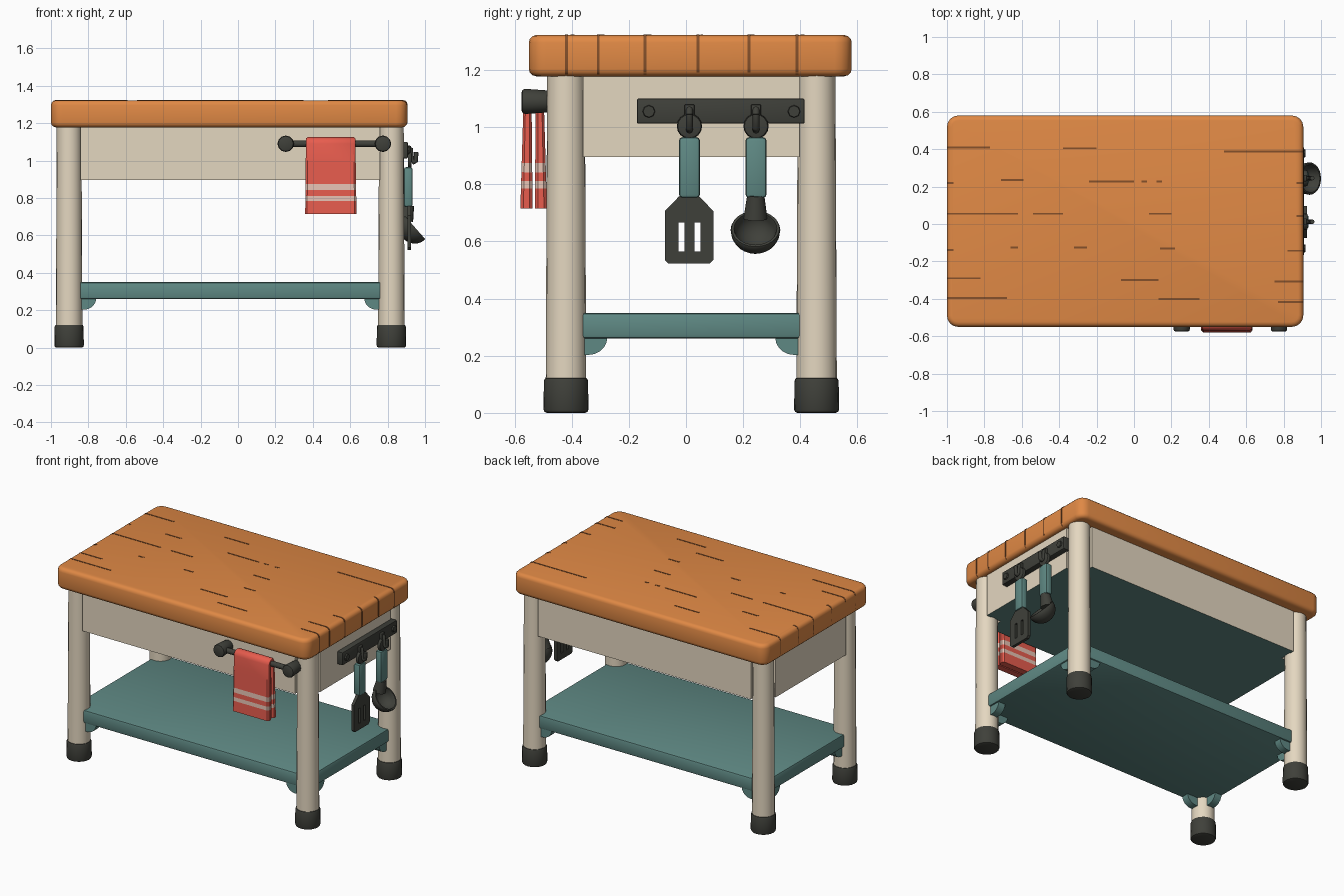
import bpy, bmesh, math
from mathutils import Vector, Matrix

if "Cube" in bpy.data.objects:
    bpy.data.objects.remove(bpy.data.objects["Cube"])


def material(name, hexcode):
    m = bpy.data.materials.new(name)
    rgb = [int(hexcode[i:i + 2], 16) / 255 for i in (0, 2, 4)]
    m.diffuse_color = [c / 12.92 if c < 0.04 else ((c + 0.055) / 1.055) ** 2.4 for c in rgb] + [1]
    m.use_nodes = True
    m.node_tree.nodes["Principled BSDF"].inputs["Base Color"].default_value = m.diffuse_color
    return m


ORANGE = material("orange_wood", "E08945")
SEAM = material("brown_seam", "85502A")
CREAM = material("cream_paint", "E4D7C0")
TEAL = material("teal_paint", "5F8984")
DARK = material("charcoal_metal", "3F403A")
RED = material("red_cloth", "EE5F50")
STRIPE = material("pale_stripe", "EEC9B9")


def finish(name, bm, *mats):
    bmesh.ops.recalc_face_normals(bm, faces=bm.faces[:])
    me = bpy.data.meshes.new(name)
    bm.to_mesh(me)
    bm.free()
    for m in mats:
        me.materials.append(m)
    ob = bpy.data.objects.new(name, me)
    bpy.context.collection.objects.link(ob)
    return ob


def bevel(bm, edges, r, seg):
    bmesh.ops.bevel(bm, geom=list(edges), offset=r, segments=seg, profile=0.5, affect='EDGES')


def box_bm(lo, hi, r=0, seg=2):
    lo, hi = Vector(lo), Vector(hi)
    bm = bmesh.new()
    bmesh.ops.create_cube(bm, size=1, matrix=Matrix.Translation((lo + hi) / 2) @ Matrix.Diagonal((*(hi - lo), 1)))
    if r:
        bevel(bm, bm.edges, r, seg)
    return bm


def box(name, lo, hi, mat, r=0, seg=2):
    return finish(name, box_bm(lo, hi, r, seg), mat)


def rod(name, a, b, r1, r2, mat, sides=16, rim=0):
    # tapered cylinder from a to b, with optional rounded rims
    a, b = Vector(a), Vector(b)
    rot = (b - a).to_track_quat('Z', 'Y').to_matrix().to_4x4()
    bm = bmesh.new()
    bmesh.ops.create_cone(bm, cap_ends=True, segments=sides, radius1=r1, radius2=r2, depth=(b - a).length,
                          matrix=Matrix.Translation((a + b) / 2) @ rot)
    if rim:
        bevel(bm, {e for f in bm.faces if len(f.verts) > 4 for e in f.edges}, rim, 2)
    return finish(name, bm, mat)


def extrude(name, pts, vec, mat):
    # flat outline pushed along vec
    bm = bmesh.new()
    f = bm.faces.new([bm.verts.new(p) for p in pts])
    top = bmesh.ops.extrude_face_region(bm, geom=[f])['geom']
    bmesh.ops.translate(bm, vec=vec, verts=[v for v in top if isinstance(v, bmesh.types.BMVert)])
    return finish(name, bm, mat)


# Tabletop: rounded corners, then softened rims
bm = box_bm((-1, -0.55, 1.178), (0.905, 0.58, 1.322))
bevel(bm, [e for e in bm.edges if abs(e.verts[0].co.z - e.verts[1].co.z) > 0.1], 0.06, 4)
bevel(bm, [e for e in bm.edges if abs(e.verts[0].co.z - e.verts[1].co.z) < 0.01], 0.026, 3)
finish("tabletop", bm, ORANGE)


# Plank seams: thin slabs wrapped over both ends, and short dashes on top
def end_seam(name, x0, x1, y):
    bm = box_bm((x0, y - 0.005, 1.18), (x1, y + 0.005, 1.324))
    outer = x1 if x1 > 0 else x0
    bevel(bm, [e for e in bm.edges if all(abs(v.co.x - outer) < 1e-4 for v in e.verts)
               and abs(e.verts[0].co.y - e.verts[1].co.y) > 0.005], 0.026, 3)
    finish(name, bm, SEAM)


for y, x in [(0.41, -0.77), (0.22, -0.965), (0.055, -0.62), (-0.14, -0.965), (-0.29, -0.82), (-0.395, -0.68)]:
    end_seam("left_plank_seam", -1.0, x, y)
for y, x in [(0.388, 0.48), (0.22, 0.87), (0.042, 0.87), (-0.143, 0.82), (-0.307, 0.75), (-0.418, 0.77)]:
    end_seam("right_plank_seam", x, 0.907, y)
for x0, x1, y in [(-0.38, -0.2, 0.405), (-0.71, -0.59, 0.235), (-0.24, 0, 0.228), (0.04, 0.07, 0.228),
                  (0.12, 0.15, 0.228), (-0.54, -0.38, 0.055), (0.08, 0.2, 0.055), (-0.66, -0.62, -0.125),
                  (-0.32, -0.25, -0.125), (0.14, 0.22, -0.13), (-0.07, 0.13, -0.3), (0.13, 0.35, -0.4)]:
    box("plank_seam_dash", (x0, y - 0.005, 1.318), (x1, y + 0.005, 1.324), SEAM)

# Apron between the legs with a teal bottom, and the lower shelf
LX, LY = (-0.903, 0.82), (-0.42, 0.457)
for dx, dy in ((-0.06, 0.05), (0.05, -0.06)):
    bm = box_bm((LX[0] - dx, LY[0] - dy, 0.895), (LX[1] + dx, LY[1] + dy, 1.19))
    for f in bm.faces:
        f.normal_update()
        f.material_index = int(f.normal.z < -0.9)
    finish("apron", bm, CREAM, TEAL)
box("shelf", (LX[0] - 0.035, LY[0] - 0.035, 0.26), (LX[1] + 0.035, LY[1] + 0.035, 0.35), TEAL, 0.012)

# Legs, feet and quarter-round shelf brackets
for x, sx in zip(LX, (1, -1)):
    for y, sy in zip(LY, (1, -1)):
        rod("leg", (x, y, 0.08), (x, y, 1.19), 0.071, 0.066, CREAM, 20)
        rod("foot", (x, y, 0), (x, y, 0.124), 0.079, 0.077, DARK, 20, 0.012)
        arc = [(math.cos(t * math.pi / 10), math.sin(t * math.pi / 10)) for t in range(6)]
        prof = [(0, 0.265)] + [(0.08 + 0.065 * c, 0.265 - 0.062 * s) for c, s in arc] + [(0, 0.203)]
        extrude("shelf_bracket", [(x - 0.025, y + sy * d, z) for d, z in prof], (0.05, 0, 0), TEAL)
        extrude("shelf_bracket", [(x + sx * d, y - 0.025, z) for d, z in prof], (0, 0.05, 0), TEAL)

# Towel rail
BY, BZ = -0.533, 1.09
rod("towel_bar", (0.255, BY, BZ), (0.775, BY, BZ), 0.018, 0.018, DARK)
for x in (0.255, 0.775):
    rod("towel_bar_knob", (x, -0.45, BZ), (x, -0.576, BZ), 0.036, 0.045, DARK, 12, 0.014)

# Towel: one folded strip with striped bands on both flaps
zs = [0.715, 0.785, 0.811, 0.842, 0.874, 0.98, BZ]
front = [(BY - 0.0215 - 0.004 * (BZ - z) / 0.4, z) for z in zs]
bend = [(BY - 0.0215 * math.cos(t), BZ + 0.0215 * math.sin(t)) for t in [math.pi * k / 6 for k in range(1, 6)]]
path = front + bend + [(2 * BY - y, z) for y, z in reversed(front)]
bm = bmesh.new()
rows = []
for i, (y, z) in enumerate(path):
    a, b = path[max(i - 1, 0)], path[min(i + 1, len(path) - 1)]
    n = Vector((a[1] - b[1], b[0] - a[0])).normalized()
    low = (BZ - min(z, BZ)) / 0.4
    t = 0.014 + 0.008 * low
    x0, x1 = 0.363 - 0.004 * low, 0.628 + 0.006 * low
    rows.append([bm.verts.new((x, y + n.x * s * t, z + n.y * s * t))
                 for x, s in ((x0, 0.5), (x0 + 0.01, 1), (x1 - 0.01, 1), (x1, 0.5),
                              (x1, -0.5), (x1 - 0.01, -1), (x0 + 0.01, -1), (x0, -0.5))])
for p, q in zip(rows, rows[1:]):
    for k in range(8):
        f = bm.faces.new((p[k], p[k - 1], q[k - 1], q[k]))
        zc = f.calc_center_median().z
        f.material_index = int(0.785 < zc < 0.811 or 0.842 < zc < 0.874)
for r in (rows[0], rows[-1]):
    bm.faces.new(r)
finish("towel", bm, RED, STRIPE)

# Utensil rack with bolts
box("utensil_rack", (0.86, -0.172, 1.012), (0.908, 0.415, 1.1), DARK, 0.006)
for y in (-0.13, 0.378):
    rod("rack_bolt", (0.9, y, 1.055), (0.918, y, 1.055), 0.024, 0.02, DARK, 8)

# Hooks, hanging discs and handles
for y in (0.012, 0.245):
    cu = bpy.data.curves.new("rack_hook", 'CURVE')
    cu.dimensions, cu.bevel_depth, cu.bevel_resolution, cu.use_fill_caps = '3D', 0.012, 2, True
    sp = cu.splines.new('POLY')
    pts = [(0.905, 1.068), (0.925, 1.06), (0.93, 1.005), (0.94, 0.99), (0.951, 0.998), (0.953, 1.045)]
    sp.points.add(len(pts) - 1)
    for p, (x, z) in zip(sp.points, pts):
        p.co = (x, y, z, 1)
    cu.materials.append(DARK)
    bpy.context.collection.objects.link(bpy.data.objects.new("rack_hook", cu))
    box("hook_base", (0.9, y - 0.018, 1.03), (0.925, y + 0.018, 1.08), DARK, 0.006)
    rod("hanging_disc", (0.908, y, 1.003), (0.928, y, 1.003), 0.045, 0.042, DARK, 16, 0.005)
    box("utensil_handle", (0.886, y - 0.037, 0.752), (0.934, y + 0.037, 0.965), TEAL, 0.013)

# Spatula: shoulder and tip joined by three tines that leave two slots
X0, TH = 0.905, 0.02
yc = 0.011
extrude("spatula_shoulder", [(X0, yc + d, z) for d, z in
        [(-0.085, 0.667), (0.085, 0.667), (0.085, 0.706), (0.035, 0.758),
         (-0.035, 0.758), (-0.085, 0.706)]], (TH, 0, 0), DARK)
extrude("spatula_tip", [(X0, yc + d, z) for d, z in
        [(-0.085, 0.565), (-0.085, 0.535), (-0.072, 0.522), (0.072, 0.522), (0.085, 0.535), (0.085, 0.565)]],
        (TH, 0, 0), DARK)
for a, b in ((-0.074, -0.027), (-0.006, 0.029), (0.05, 0.096)):
    box("spatula_tine", (X0, a, 0.565), (X0 + TH, b, 0.667), DARK)

# Ladle: spun bowl with a thick rim, tilted up and outward
bm = bmesh.new()
outer = [(0.087 * math.sin(t), -0.08 * math.cos(t)) for t in [math.pi / 2 * k / 6 for k in range(7)]]
inner = [(r * 0.83, z * 0.78) for r, z in reversed(outer)]
vs = [bm.verts.new((r, 0, z)) for r, z in outer + [(0.084, 0.007), (0.075, 0.007)] + inner]
es = [bm.edges.new(p) for p in zip(vs, vs[1:])]
bmesh.ops.spin(bm, geom=vs + es, cent=(0, 0, 0), axis=(0, 0, 1), angle=2 * math.pi, steps=24)
bmesh.ops.remove_doubles(bm, verts=bm.verts[:], dist=1e-4)
tilt = Vector((0.75, 0, 0.66)).to_track_quat('Z', 'Y').to_matrix().to_4x4()
bm.transform(Matrix.Translation((0.939, 0.243, 0.64)) @ tilt)
finish("ladle_bowl", bm, DARK)
rod("ladle_neck", (0.895, 0.243, 0.68), (0.912, 0.244, 0.762), 0.042, 0.03, DARK, 12)

# Smooth the rounded parts and keep the crisp edges
bpy.ops.object.select_all(action='DESELECT')
for ob in bpy.context.collection.objects:
    if ob.type == 'MESH':
        ob.select_set(True)
        bpy.context.view_layer.objects.active = ob
bpy.ops.object.shade_smooth_by_angle(angle=math.radians(35))
